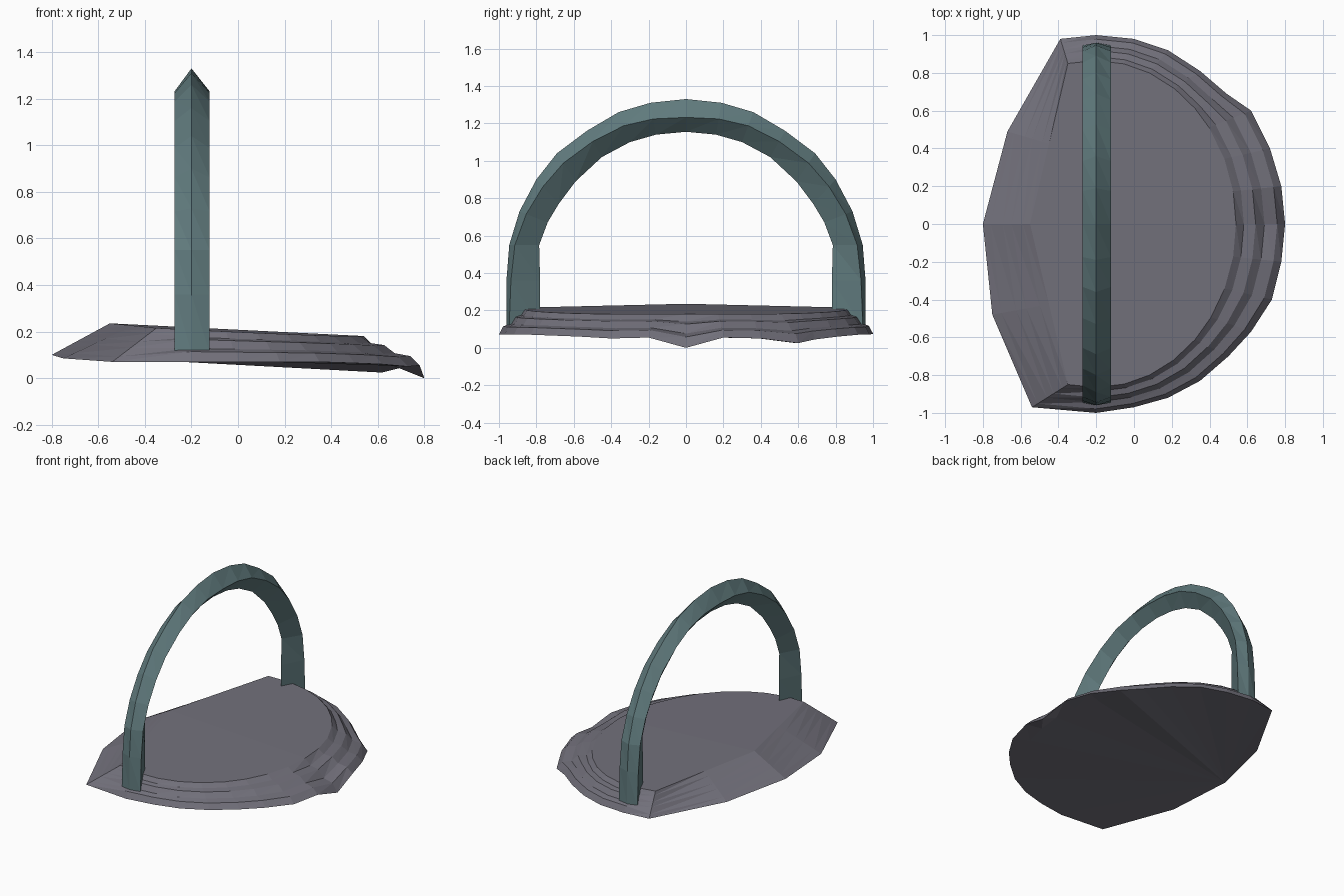
import bpy, bmesh
from mathutils import Vector

if "Cube" in bpy.data.objects:
    bpy.data.objects.remove(bpy.data.objects["Cube"])


def material(name, color):
    m = bpy.data.materials.new(name)
    m.diffuse_color = (*color, 1)
    m.use_nodes = True
    m.node_tree.nodes["Principled BSDF"].inputs["Base Color"].default_value = m.diffuse_color
    return m


def finish(name, bm, mat):
    bmesh.ops.recalc_face_normals(bm, faces=bm.faces)
    me = bpy.data.meshes.new(name)
    bm.to_mesh(me)
    bm.free()
    me.materials.append(mat)
    ob = bpy.data.objects.new(name, me)
    bpy.context.collection.objects.link(ob)


def bridge(bm, a, b):
    n = len(a)
    for i in range(n):
        j = (i + 1) % n
        for tri in ((a[i], b[i], b[j]), (a[i], b[j], a[j])):
            bm.faces.new(tri)


# Stone platform: uneven rim, stepped round side, plain slope at the left
rim = [(-.39, .98, .075), (-.2, 1, .075), (0, .98, .07), (.18, .92, .07),
       (.35, .81, .06), (.49, .69, .045), (.62, .6, .025), (.72, .4, .05),
       (.78, .2, .055), (.8, 0, 0), (.78, -.2, .055), (.73, -.4, .05),
       (.62, -.57, .06), (.5, -.7, .065), (.35, -.83, .07), (.18, -.92, .07),
       (0, -.97, .07), (-.2, -1, .07), (-.54, -.97, .07)]
slope_rim = [(-.75, -.48, .085), (-.8, 0, .1), (-.67, .49, .085)]
slope_top = [(-.45, -.425), (-.55, 0), (-.45, .425)]
steps = [(0, 1), (.16, .77), (.4, .7), (.58, .42), (.84, .32), (1, 0)]


def top_point(x, y):
    return Vector((x, y, .208 - .05 * x - .012 * abs(y)))


columns = []
for i, p in enumerate(rim):
    p = Vector(p)
    if i in (0, len(rim) - 1):
        t = top_point(-.35, .85 if i == 0 else -.85)
    else:
        d = Vector((p.x + .2, p.y)).normalized()
        t = top_point(-.2 + .74 * d.x, .865 * d.y)
    corner = i in (0, len(rim) - 1)
    columns.append([Vector((*t.lerp(p, f).xy, p.z + (t.z - p.z) * (1 - f if corner else g)))
                    for f, g in steps])
for p, t in zip(slope_rim, slope_top):
    columns.append([top_point(*t).lerp(Vector(p), f) for f, g in steps])

# recessed underside ring, so the low front tip hangs below the flat base
for i, c in enumerate(columns):
    p = c[-1]
    s = .88 if 6 < i < 12 else 1 - .02 * (i < len(rim))
    c.append(Vector(((p.x + .2) * s - .2, p.y * s, max(p.z, .055) if 6 < i < 12 else p.z)))

bm = bmesh.new()
rings = [[bm.verts.new(c[k]) for c in columns] for k in range(len(steps) + 1)]
for a, b in zip(rings, rings[1:]):
    bridge(bm, a, b)
bmesh.ops.remove_doubles(bm, verts=bm.verts, dist=.0001)
rings = [[v for v in r if v.is_valid] for r in rings]
# top and underside fans spread from the left edge
apex = len(rim) + 1
loose = [e for e in bm.edges if e.is_boundary]
upper = [v for v in rings[0]]
lower = sorted({v for e in loose for v in e.verts if v not in upper},
               key=lambda v: v.index)
for e in loose:
    centre = min(upper if e.verts[0] in upper else lower, key=lambda v: v.co.x)
    if centre not in e.verts:
        bm.faces.new((centre, *e.verts))
finish("stepped_platform", bm, material("stone", (.17, .165, .2)))

# Arch: diamond section (outer ridge, two sides, inner ridge) along a half path, mirrored
outer = [(.96, .11), (.96, .36), (.945, .55), (.89, .73), (.8, .9), (.69, 1.04),
         (.53, 1.16), (.36, 1.26), (.19, 1.31), (0, 1.33)]
inner = [(.78, .11), (.78, .36), (.785, .55), (.74, .67), (.68, .77), (.59, .89),
         (.45, 1.02), (.3, 1.1), (.16, 1.14), (0, 1.155)]
n = len(outer)
sections = []
for i, (o, q) in enumerate(zip(outer, inner)):
    o, q = Vector((0, *o)), Vector((0, *q))
    m = o.lerp(q, .08 + .48 * i / (n - 1))
    sections.append([o + Vector((-.2, 0, 0)), m + Vector((-.122, 0, 0)),
                     q + Vector((-.2, 0, 0)), m + Vector((-.272, 0, 0))])
sections += [[Vector((v.x, -v.y, v.z)) for v in s] for s in sections[-2::-1]]

bm = bmesh.new()
loops = [[bm.verts.new(v) for v in s] for s in sections]
for a, b in zip(loops, loops[1:]):
    bridge(bm, a, b)
bm.faces.new(loops[0])
bm.faces.new(loops[-1])
finish("arch", bm, material("weathered_teal", (.12, .2, .21)))
